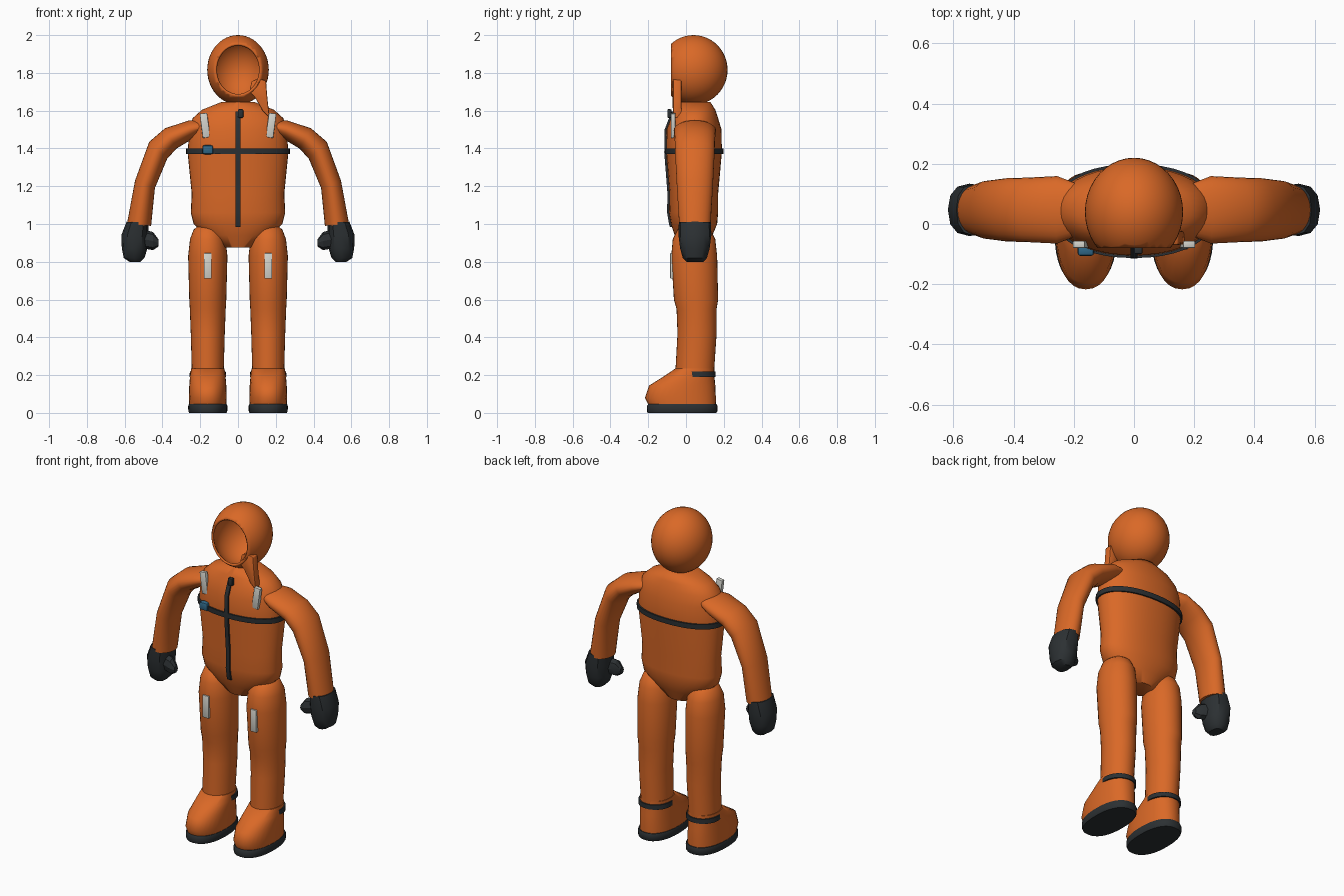
import bpy, bmesh, math
from mathutils import Vector as V

if "Cube" in bpy.data.objects:
    bpy.data.objects.remove(bpy.data.objects["Cube"])


def material(name, rgb):
    m = bpy.data.materials.new(name)
    m.diffuse_color = (*rgb, 1)
    m.use_nodes = True
    m.node_tree.nodes["Principled BSDF"].inputs["Base Color"].default_value = m.diffuse_color
    return m


ORANGE = material("orange_fabric", (0.70, 0.14, 0.02))
BLACK = material("black_rubber", (0.025, 0.03, 0.033))
TAPE = material("reflective_tape", (0.66, 0.66, 0.61))
BLUE = material("blue_plastic", (0.03, 0.14, 0.25))


def finish(bm, name, mat, angle=40):
    bmesh.ops.recalc_face_normals(bm, faces=bm.faces)
    me = bpy.data.meshes.new(name)
    bm.to_mesh(me)
    bm.free()
    ob = bpy.data.objects.new(name, me)
    bpy.context.collection.objects.link(ob)
    me.materials.append(mat)
    bpy.ops.object.select_all(action='DESELECT')
    ob.select_set(True)
    bpy.context.view_layer.objects.active = ob
    bpy.ops.object.shade_smooth_by_angle(angle=math.radians(angle))
    return ob


def loft(name, sections, mat, n=32, power=1.0, phase=0.0, angle=40):
    """Capped skin over sections (centre, half-axis u, half-axis v)."""
    bm = bmesh.new()
    rings = []
    for c, u, v in sections:
        ring = []
        for i in range(n):
            t = 2 * math.pi * i / n + phase
            a, b = (math.copysign(abs(f) ** power, f) for f in (math.cos(t), math.sin(t)))
            ring.append(bm.verts.new(V(c) + V(u) * a + V(v) * b))
        rings.append(ring)
    for r, s in zip(rings, rings[1:]):
        for i in range(n):
            j = (i + 1) % n
            bm.faces.new((r[i], r[j], s[j], s[i]))
    bm.faces.new(rings[0])
    bm.faces.new(rings[-1])
    return finish(bm, name, mat, angle)


def level(rows, x=0.0):
    """Horizontal sections from (z, half width, front y, back y)."""
    return [((x, (f + b) / 2, z), (w, 0, 0), (0, (b - f) / 2, 0)) for z, w, f, b in rows]


def limb(rows, s):
    """Sections from outer and inner outline points (xo, zo, xi, zi, half depth)."""
    return [((s * (xo + xi) / 2, 0.047, (zo + zi) / 2),
             (s * (xo - xi) / 2, 0, (zo - zi) / 2), (0, d, 0)) for xo, zo, xi, zi, d in rows]


def block(name, loc, size, mat, tilt=0.0, lean=0.0, bevel=0.004):
    bm = bmesh.new()
    bmesh.ops.create_cube(bm, size=1)
    bmesh.ops.scale(bm, vec=size, verts=bm.verts)
    bmesh.ops.bevel(bm, geom=bm.edges[:], offset=bevel, segments=2, affect='EDGES', profile=0.5)
    ob = finish(bm, name, mat)
    ob.location = loc
    ob.rotation_euler = (lean, tilt, 0)
    return ob


# Torso
torso = [(0.875, 0.08, -0.03, 0.11), (0.94, 0.17, -0.06, 0.14), (1.00, 0.235, -0.08, 0.165),
         (1.06, 0.25, -0.09, 0.17), (1.16, 0.245, -0.088, 0.17), (1.38, 0.267, -0.105, 0.19),
         (1.50, 0.257, -0.103, 0.188), (1.56, 0.24, -0.08, 0.17), (1.605, 0.19, -0.062, 0.155),
         (1.645, 0.09, -0.04, 0.13)]
loft("torso", level(torso), ORANGE, 40, 0.92, angle=60)


def front_y(z):
    for (z0, _, a, _), (z1, _, b, _) in zip(torso, torso[1:]):
        if z0 <= z <= z1:
            return a + (b - a) * (z - z0) / (z1 - z0)


# Hood: sphere cut open at the face, with thickness
bm = bmesh.new()
bmesh.ops.create_uvsphere(bm, u_segments=40, v_segments=24, radius=1)
bmesh.ops.scale(bm, vec=(0.163, 0.18, 0.184), verts=bm.verts)
bmesh.ops.translate(bm, vec=(0, 0.04, 1.816), verts=bm.verts)
bmesh.ops.bisect_plane(bm, geom=bm.verts[:] + bm.edges[:] + bm.faces[:],
                       plane_co=(0, -0.08, 0), plane_no=(0, -1, 0), clear_outer=True)
hood = finish(bm, "hood", ORANGE)
shell = hood.modifiers.new("thickness", 'SOLIDIFY')
shell.thickness = 0.012
shell.offset = -1

# Face flap hanging on one side of the hood
bm = bmesh.new()
outline = [(0.06, 1.70), (0.072, 1.755), (0.105, 1.77), (0.148, 1.76), (0.156, 1.66),
           (0.168, 1.56), (0.13, 1.60), (0.09, 1.67)]
flap = bm.faces.new([bm.verts.new((x, -0.072 + 0.06 * max(0, x - 0.1), z)) for x, z in outline])
out = bmesh.ops.extrude_face_region(bm, geom=[flap])
bmesh.ops.translate(bm, vec=(0, 0.045, 0), verts=[v for v in out["geom"] if isinstance(v, bmesh.types.BMVert)])
bmesh.ops.bevel(bm, geom=bm.edges[:], offset=0.006, segments=2, affect='EDGES', profile=0.5)
finish(bm, "face_flap", ORANGE)

# Chest belt, buckle, zip and zip pull
loft("chest_belt", level([(1.37, 0.275, -0.112, 0.198), (1.40, 0.275, -0.113, 0.199)]), BLACK, 40, 0.92)
block("belt_buckle", (-0.16, -0.088, 1.393), (0.055, 0.036, 0.048), BLUE, bevel=0.01)
zs = [0.985, 1.00, 1.06, 1.16, 1.27, 1.38, 1.50, 1.56, 1.595]
loft("front_zip", [((0, front_y(z) - 0.001, z), (0.017, 0, 0), (0, 0.013, 0)) for z in zs],
     BLACK, 4, phase=math.pi / 4)
block("zip_pull", (0.014, -0.088, 1.585), (0.028, 0.022, 0.045), BLACK)

for s, side in ((-1, "right"), (1, "left")):
    # Arm
    loft(side + "_arm", limb([(0.17, 1.555, 0.20, 1.47, 0.085), (0.26, 1.548, 0.25, 1.445, 0.112),
                              (0.386, 1.507, 0.325, 1.40, 0.107), (0.47, 1.435, 0.375, 1.345, 0.105),
                              (0.545, 1.23, 0.44, 1.19, 0.096), (0.588, 1.0, 0.46, 0.99, 0.083)], s),
         ORANGE, 28, angle=60)
    # Mitten and thumb
    loft(side + "_glove", limb([(0.59, 1.012, 0.475, 1.008, 0.085), (0.618, 0.94, 0.475, 0.94, 0.087),
                                (0.615, 0.87, 0.48, 0.87, 0.078), (0.605, 0.82, 0.495, 0.82, 0.064),
                                (0.575, 0.80, 0.515, 0.80, 0.045)], s), BLACK, 12, 0.85, angle=35)
    loft(side + "_thumb", [((s * 0.50, 0.03, 0.92), (0, 0, 0.05), (0, 0.04, 0)),
                           ((s * 0.45, 0.015, 0.91), (0, 0, 0.048), (0, 0.034, 0)),
                           ((s * 0.422, 0.01, 0.90), (0, 0, 0.02), (0, 0.018, 0))], BLACK, 8, angle=30)
    # Leg
    loft(side + "_leg", level([(0.995, 0.045, -0.01, 0.10), (0.97, 0.075, -0.045, 0.13),
                               (0.92, 0.094, -0.07, 0.155), (0.83, 0.104, -0.078, 0.165),
                               (0.60, 0.098, -0.064, 0.17), (0.55, 0.095, -0.05, 0.162),
                               (0.42, 0.09, -0.045, 0.162), (0.24, 0.085, -0.055, 0.15),
                               (0.08, 0.088, -0.05, 0.15)], s * 0.16), ORANGE, 32, angle=60)
    # Boot, sole and ankle strap
    loft(side + "_boot", level([(0.035, 0.098, -0.195, 0.158), (0.08, 0.10, -0.217, 0.158),
                                (0.145, 0.098, -0.195, 0.155), (0.195, 0.094, -0.115, 0.15),
                                (0.236, 0.088, -0.055, 0.148)], s * 0.16), ORANGE, 32, 0.9, angle=50)
    loft(side + "_sole", level([(0.0, 0.099, -0.203, 0.16), (0.008, 0.103, -0.206, 0.166),
                                (0.036, 0.104, -0.207, 0.167), (0.046, 0.10, -0.20, 0.162)],
                               s * 0.16), BLACK, 36, 0.85)
    loft(side + "_ankle_strap", level([(0.19, 0.097, -0.04, 0.157), (0.218, 0.095, -0.04, 0.157)],
                                      s * 0.16), BLACK)
    # Reflective tape patches
    block(side + "_shoulder_tape", (s * 0.175, -0.068, 1.522), (0.04, 0.024, 0.13), TAPE, tilt=s * 0.13)
    block(side + "_thigh_tape", (s * 0.16, -0.073, 0.778), (0.042, 0.022, 0.135), TAPE)
